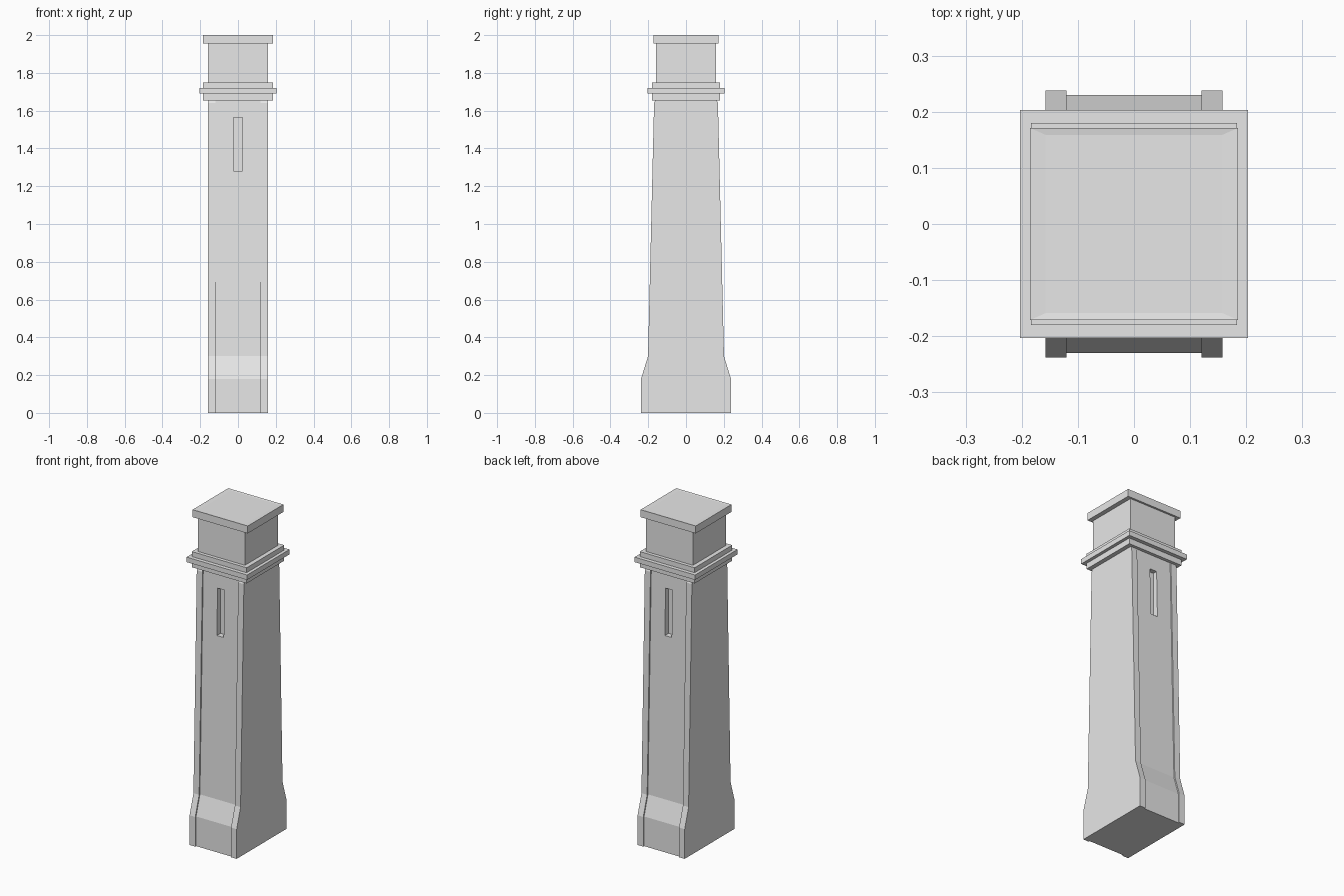
import bpy, bmesh

if "Cube" in bpy.data.objects:
    bpy.data.objects.remove(bpy.data.objects["Cube"])

stone = bpy.data.materials.new("light_grey_stone")
stone.diffuse_color = (0.8, 0.8, 0.8, 1)
stone.use_nodes = True
stone.node_tree.nodes["Principled BSDF"].inputs["Base Color"].default_value = stone.diffuse_color


def loft(name, sections):
    """Skin a stack of closed loops (lists of x, y, z) and cap both ends."""
    bm = bmesh.new()
    loops = [[bm.verts.new(p) for p in s] for s in sections]
    n = len(loops[0])
    for a, b in zip(loops, loops[1:]):
        for i in range(n):
            j = (i + 1) % n
            bm.faces.new((a[i], a[j], b[j], b[i]))
    bm.faces.new(loops[0][::-1])
    bm.faces.new(loops[-1])
    bmesh.ops.recalc_face_normals(bm, faces=bm.faces)
    mesh = bpy.data.meshes.new(name)
    bm.to_mesh(mesh)
    bm.free()
    mesh.materials.append(stone)
    ob = bpy.data.objects.new(name, mesh)
    bpy.context.collection.objects.link(ob)
    return ob


def rect(hx, hy, z, cy=0):
    return [(-hx, cy - hy, z), (hx, cy - hy, z), (hx, cy + hy, z), (-hx, cy + hy, z)]


def shaft_section(z, strip, panel):
    """Rectangle whose front and back have a recessed panel between edge strips."""
    o, i = 0.158, 0.12
    front = [(-o, -strip), (-i, -strip), (-i, -panel), (i, -panel), (i, -strip), (o, -strip)]
    back = [(-x, -y) for x, y in front]
    return [(x, y, z) for x, y in front + back]


# Tapered shaft with flared foot: height, strip depth, panel depth
shaft = loft("shaft", [shaft_section(*s) for s in (
    (0, 0.238, 0.230), (0.18, 0.238, 0.230), (0.30, 0.201, 0.193),
    (1.64, 0.169, 0.1612), (1.655, 0.1625, 0.1608))])

# Narrow slots sunk into the front and back panels
for side in (-1, 1):
    cutter = loft("slot_cutter", [rect(0.023, 0.04, z, side * 0.175) for z in (1.28, 1.565)])
    cutter.hide_render = True
    mod = shaft.modifiers.new("slot", 'BOOLEAN')
    mod.operation = 'DIFFERENCE'
    mod.solver = 'EXACT'
    mod.object = cutter
    bpy.context.view_layer.objects.active = shaft
    bpy.ops.object.modifier_apply(modifier=mod.name)
    bpy.data.objects.remove(cutter)

# Stacked collar mouldings, neck
for name, hx, hy, z0, z1 in (
        ("collar_lower", 0.184, 0.18, 1.655, 1.69),
        ("collar_middle", 0.203, 0.203, 1.69, 1.72),
        ("collar_upper", 0.184, 0.18, 1.72, 1.75),
        ("neck", 0.158, 0.159, 1.75, 1.955)):
    loft(name, [rect(hx, hy, z0), rect(hx, hy, z1)])

# Cap with a very slightly dished top
loft("cap", [rect(0.185, 0.171, 1.955), rect(0.185, 0.171, 2.0), rect(0.158, 0.159, 1.998)])
